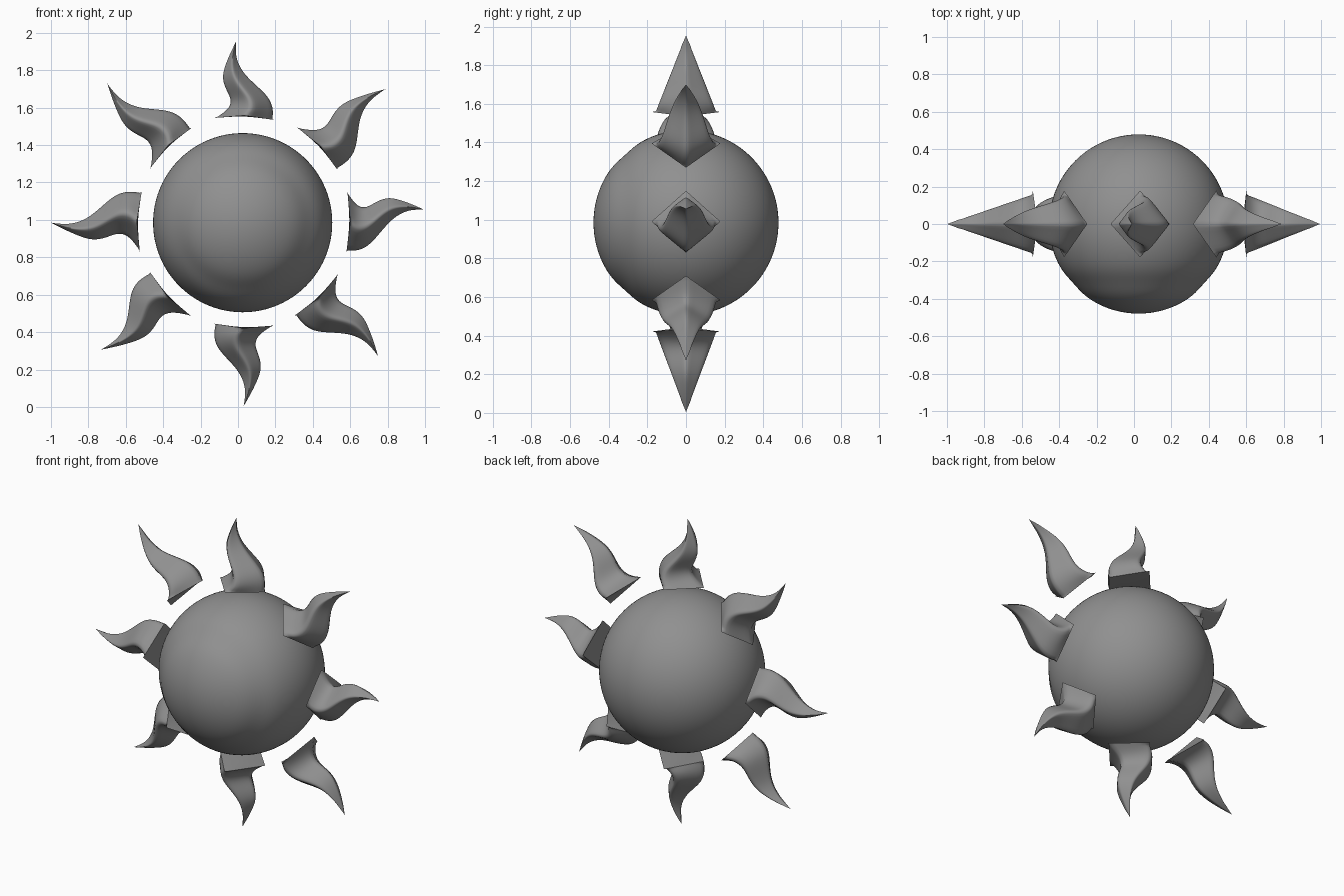
import bpy, bmesh, math
from mathutils import Vector

if "Cube" in bpy.data.objects:
    bpy.data.objects.remove(bpy.data.objects["Cube"])

CENTRE = Vector((0.025, 0, 0.985))
R = 0.479

GREY = bpy.data.materials.new("dark_grey")
GREY.diffuse_color = (0.28, 0.28, 0.28, 1)
GREY.use_nodes = True
GREY.node_tree.nodes["Principled BSDF"].inputs["Base Color"].default_value = GREY.diffuse_color

# sun ball with a faint ring-shaped groove around its front face
bpy.ops.mesh.primitive_uv_sphere_add(segments=96, ring_count=64, radius=R,
                                     rotation=(math.pi / 2, 0, 0))
ball = bpy.context.object
ball.name = "sun_ball"
bpy.ops.object.transform_apply(rotation=True)
for v in ball.data.vertices:
    ang = math.degrees(v.co.angle(Vector((0, -1, 0)), 0))
    v.co *= 1 - 0.015 * math.exp(-((ang - 48) / 9) ** 2)
ball.location = CENTRE
ball.data.materials.append(GREY)
bpy.ops.object.shade_smooth()

# flame outline of the top ray: left x, left z, right x, right z
SECTIONS = [(-.125, 1.545, .19, 1.535), (-.055, 1.59, .195, 1.59),
            (-.035, 1.64, .172, 1.655), (-.07, 1.70, .10, 1.72),
            (-.088, 1.76, .04, 1.775), (-.072, 1.82, .004, 1.83),
            (-.045, 1.885, -.013, 1.885)]
# for every ray: left base corner, right base corner, tip (x, z)
RAYS = {
    "top": ((-.125, 1.545), (.19, 1.535), (-.01, 1.955)),
    "upper_right": ((.315, 1.495), (.53, 1.27), (.79, 1.70)),
    "right": ((.585, 1.15), (.58, .83), (.995, 1.055)),
    "lower_right": ((.535, .71), (.305, .49), (.75, .27)),
    "bottom": ((.19, .435), (-.125, .445), (.03, .003)),
    "left": ((-.525, .83), (-.515, 1.15), (-1.0, .985)),
    "lower_left": ((-.25, .485), (-.47, .72), (-.735, .305)),
    "upper_left": ((-.47, 1.275), (-.25, 1.49), (-.70, 1.73)),
}
A0, B0, T0 = (Vector(p) for p in RAYS["top"])
U0, W0 = B0 - A0, T0 - A0
DET = U0.x * W0.y - U0.y * W0.x


def flame(name, a, b, t):
    a, b, t = Vector(a), Vector(b), Vector(t)

    def put(x, z, y):
        # fit the top-ray outline to this ray's three corner points
        d = Vector((x, z)) - A0
        u = (d.x * W0.y - d.y * W0.x) / DET
        w = (U0.x * d.y - U0.y * d.x) / DET
        p = a + (b - a) * u + (t - a) * w
        return bm.verts.new((p.x, y, p.y))

    bm = bmesh.new()
    crease = bm.edges.layers.float.new("crease_edge")
    corner = bm.verts.layers.float.new("crease_vert")
    rings = []
    for i, (lx, lz, rx, rz) in enumerate(SECTIONS):
        mx, mz = (lx + rx) / 2, (lz + rz) / 2 + (0.018 if i == 0 else 0)
        h = 0.177 * (1.955 - mz) / 0.395
        rings.append([put(lx, lz, 0), put(mx, mz, -h), put(rx, rz, 0), put(mx, mz, h)])
    tip = put(T0.x, T0.y, 0)
    hub = put(0.033, 1.556, 0)
    for v in rings[0] + [tip]:
        v[corner] = 1
    for k in range(4):
        n = (k + 1) % 4
        for r0, r1 in zip(rings, rings[1:]):
            bm.faces.new((r0[k], r0[n], r1[n], r1[k]))
            bm.edges.get((r0[k], r1[k]))[crease] = 0.55 if k % 2 == 0 else 0.4
        bm.faces.new((rings[-1][k], rings[-1][n], tip))
        bm.edges.get((rings[-1][k], tip))[crease] = 0.6
        bm.faces.new((rings[0][n], rings[0][k], hub))
        bm.edges.get((rings[0][k], rings[0][n]))[crease] = 1
    bmesh.ops.recalc_face_normals(bm, faces=bm.faces)
    me = bpy.data.meshes.new(name)
    bm.to_mesh(me)
    bm.free()
    me.materials.append(GREY)
    ob = bpy.data.objects.new(name, me)
    bpy.context.collection.objects.link(ob)
    # soften the flame but keep its base edge and tip crisp
    sub = ob.modifiers.new("soften", 'SUBSURF')
    sub.levels = sub.render_levels = 3
    bpy.ops.object.select_all(action='DESELECT')
    ob.select_set(True)
    bpy.context.view_layer.objects.active = ob
    bpy.ops.object.modifier_apply(modifier="soften")
    bpy.ops.object.shade_smooth_by_angle(angle=math.radians(60))


# eight flame rays around the ball
for key, pts in RAYS.items():
    flame("ray_" + key, *pts)
